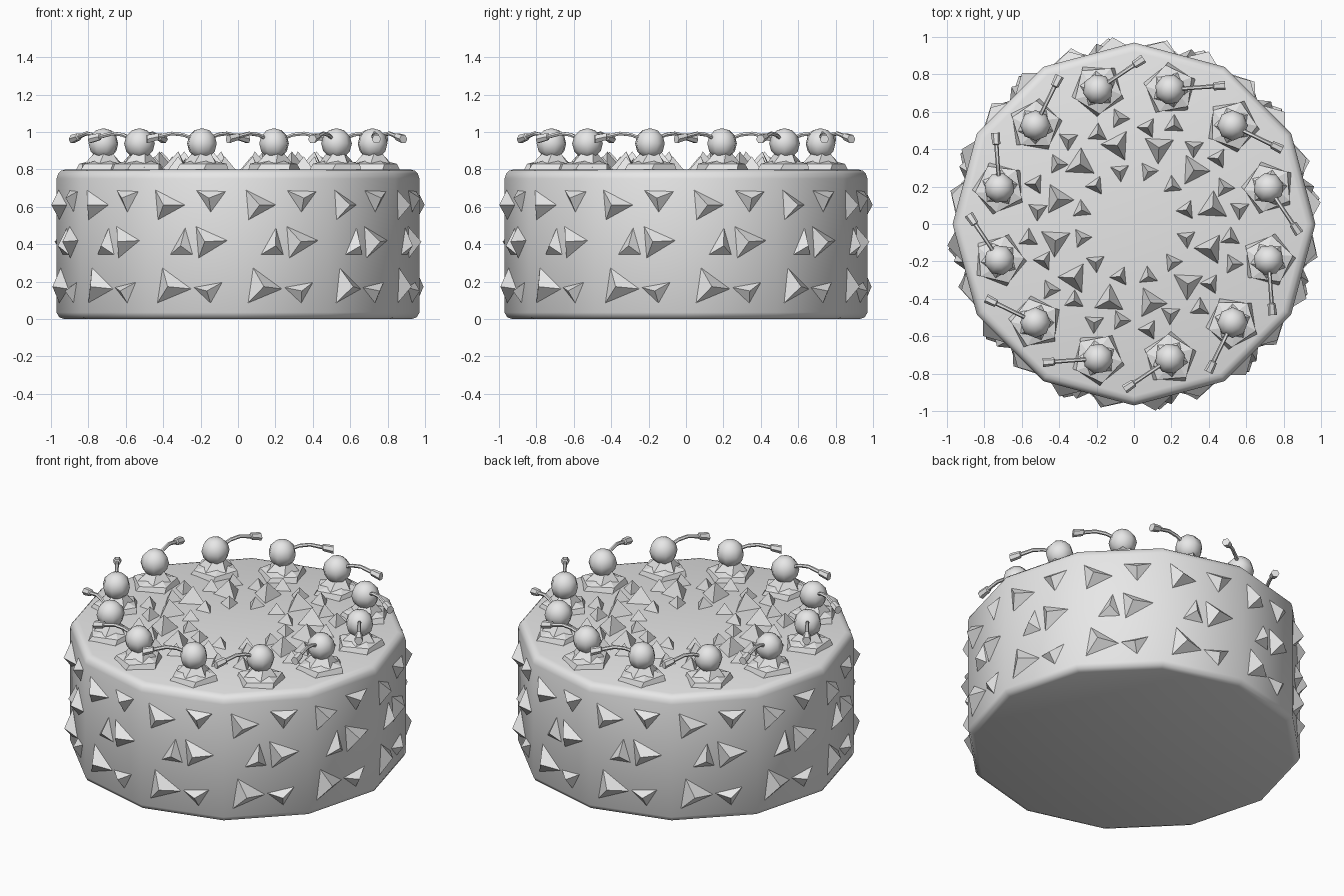
import bpy
import bmesh
from math import cos, sin, pi, radians
from mathutils import Matrix, Vector

cube = bpy.data.objects.get("Cube")
if cube:
    bpy.data.objects.remove(cube, do_unlink=True)

SIDES = 12
RADIUS = 0.97
INRADIUS = RADIUS * cos(pi / SIDES)
TOP = 0.8

grey = bpy.data.materials.new("plain grey")
grey.use_nodes = True
grey.diffuse_color = (0.8, 0.8, 0.8, 1)
grey.node_tree.nodes["Principled BSDF"].inputs["Base Color"].default_value = (0.8, 0.8, 0.8, 1)


def finish(name, bm, smooth=None):
    """Turn a bmesh into a named object, smooth below the given angle."""
    bmesh.ops.recalc_face_normals(bm, faces=bm.faces[:])
    mesh = bpy.data.meshes.new(name)
    bm.to_mesh(mesh)
    bm.free()
    mesh.materials.append(grey)
    obj = bpy.data.objects.new(name, mesh)
    bpy.context.collection.objects.link(obj)
    if smooth:
        bpy.ops.object.select_all(action="DESELECT")
        obj.select_set(True)
        bpy.context.view_layer.objects.active = obj
        bpy.ops.object.shade_smooth_by_angle(angle=radians(smooth))
    return obj


def loft(bm, rings):
    """Skin a list of equal rings of points and cap both ends."""
    loops = [[bm.verts.new(p) for p in ring] for ring in rings]
    for low, high in zip(loops, loops[1:]):
        for i in range(len(low)):
            j = (i + 1) % len(low)
            bm.faces.new((low[i], low[j], high[j], high[i]))
    bm.faces.new(loops[0][::-1])
    bm.faces.new(loops[-1])


def circle(radius, z, sides, turn=0.0, centre=(0, 0)):
    return [(centre[0] + radius * cos(turn + 2 * pi * i / sides),
             centre[1] + radius * sin(turn + 2 * pi * i / sides), z)
            for i in range(sides)]


def pyramid(bm, base, normal, height):
    """Three-sided spike whose base sinks slightly into the surface."""
    corners = [Vector(p) for p in base]
    apex = sum(corners, Vector()) / 3 + normal * height
    feet = [bm.verts.new(p - normal * 0.004) for p in corners]
    tip = bm.verts.new(apex)
    bm.faces.new(feet)
    for i in range(3):
        bm.faces.new((feet[i], feet[(i + 1) % 3], tip))


# Cake body: twelve-sided drum with softened rims
profile = [(0.93, 0), (0.957, 0.01), (RADIUS, 0.035), (RADIUS, 0.75),
           (0.962, 0.777), (0.945, 0.793), (0.92, TOP)]
body = bmesh.new()
loft(body, [circle(r, z, SIDES) for r, z in profile])
finish("cake_body", body, 50)

# Side crumbs: three rows of two spikes on every facet, as (across, height)
side_spikes = [
    [(-0.21, 0.695), (-0.195, 0.525), (-0.035, 0.61)],
    [(0.015, 0.69), (0.19, 0.685), (0.10, 0.565)],
    [(-0.13, 0.34), (-0.04, 0.495), (0.005, 0.34)],
    [(0.015, 0.50), (0.03, 0.32), (0.20, 0.42)],
    [(-0.20, 0.08), (-0.17, 0.28), (0.0, 0.16)],
    [(0.0, 0.17), (0.17, 0.20), (0.10, 0.08)],
]
crumbs = bmesh.new()
for k in range(SIDES):
    angle = 2 * pi * (k + 0.5) / SIDES
    out = Vector((cos(angle), sin(angle), 0))
    along = Vector((-sin(angle), cos(angle), 0))
    for n, tri in enumerate(side_spikes):
        base = [out * INRADIUS + along * u + Vector((0, 0, z)) for u, z in tri]
        pyramid(crumbs, base, out, 0.057 if n in (0, 3, 4) else 0.045)
finish("side_crumbs", crumbs)

# Top crumbs: four spikes per twelfth, as (distance, degrees, size, height, turn)
top_spikes = [
    (0.43, 12, 0.093, 0.095, 75),
    (0.57, 8, 0.062, 0.07, 20),
    (0.29, 15, 0.06, 0.06, 50),
    (0.52, 22, 0.062, 0.07, 95),
]
flakes = bmesh.new()
for k in range(SIDES):
    for dist, deg, size, height, turn in top_spikes:
        a = radians(deg) + 2 * pi * k / SIDES
        centre = (dist * cos(a), dist * sin(a))
        pyramid(flakes, circle(size, TOP, 3, a + radians(turn), centre),
                Vector((0, 0, 1)), height)
finish("top_crumbs", flakes)

# Cream dollops, cherries and stems around the rim
dollops, cherries, stems = bmesh.new(), bmesh.new(), bmesh.new()
stem_path = [(0.05, 0.965, 0.011), (0.10, 0.985, 0.011), (0.16, 0.992, 0.011),
             (0.23, 0.976, 0.012), (0.235, 0.975, 0.021), (0.295, 0.962, 0.025)]
for k in range(SIDES):
    angle = 2 * pi * (k + 0.5) / SIDES
    cx, cy = 0.745 * cos(angle), 0.745 * sin(angle)

    # Two twisted five-sided mounds
    for wide, low, high, turn in ((0.15, 0.79, 0.85, 0.3), (0.115, 0.79, 0.89, 0.95)):
        loft(dollops, [circle(wide, low, 5, angle + turn, (cx, cy)),
                       circle(wide * 0.88, low + 0.04, 5, angle + turn + 0.15, (cx, cy)),
                       circle(0.05, high, 5, angle + turn + 0.45, (cx, cy))])

    bmesh.ops.create_uvsphere(cherries, u_segments=8, v_segments=6, radius=0.082,
                              matrix=Matrix.Translation((cx, cy, 0.938))
                              @ Matrix.Rotation(angle, 4, "Z"))

    # Curved stem with a thicker cut end
    heading = angle - radians(71)
    ahead = Vector((cos(heading), sin(heading), 0))
    side = Vector((-sin(heading), cos(heading), 0))
    rings = []
    for dist, z, r in stem_path:
        mid = Vector((cx, cy, z)) + ahead * dist
        rings.append([mid + side * (r * cos(t)) + Vector((0, 0, r * sin(t)))
                      for t in (2 * pi * i / 6 for i in range(6))])
    loft(stems, rings)
finish("cream_dollops", dollops)
finish("cherries", cherries, 60)
finish("cherry_stems", stems, 40)
